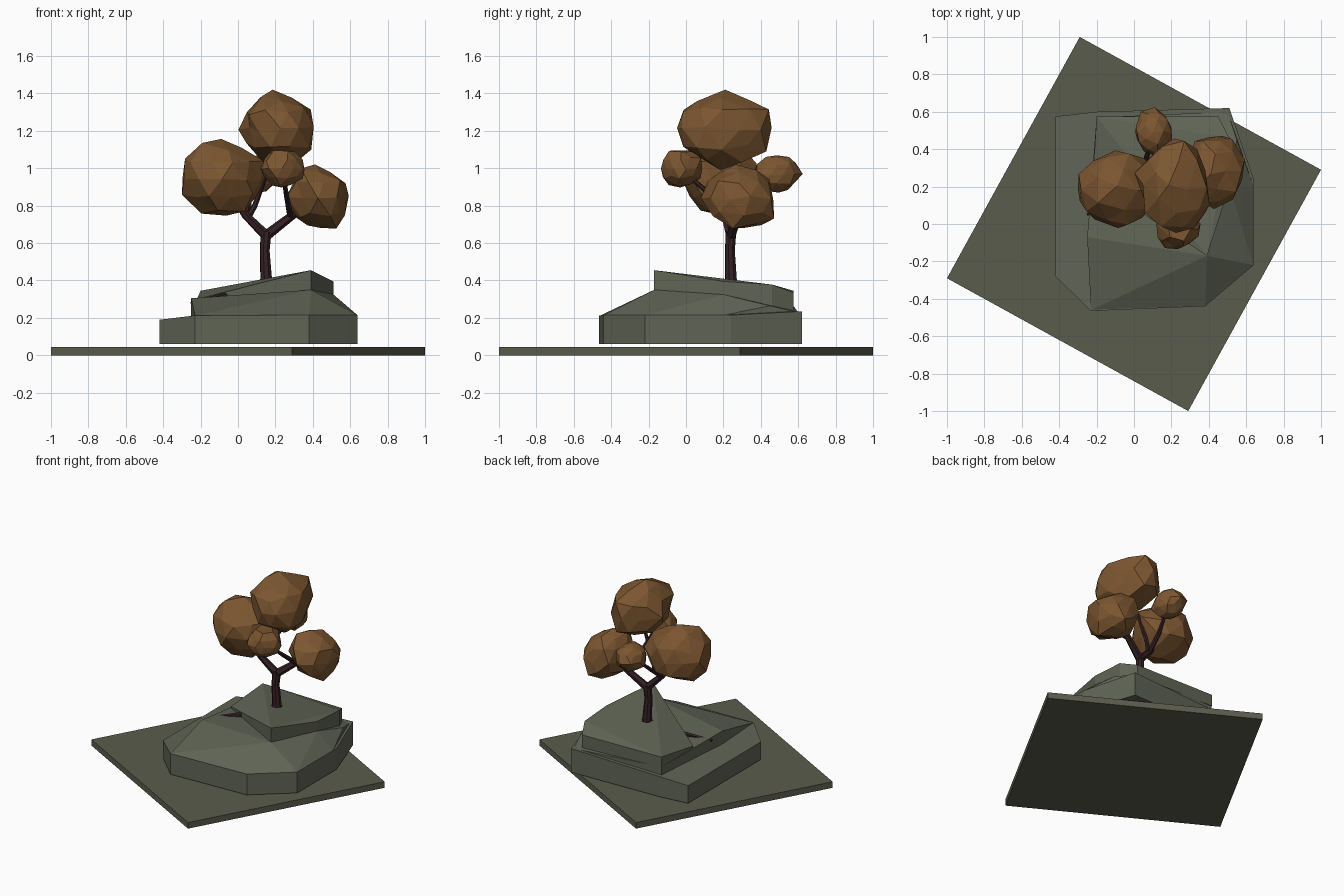
import bpy, bmesh, math, random
from mathutils import Vector, noise

if "Cube" in bpy.data.objects:
    bpy.data.objects.remove(bpy.data.objects["Cube"])

def material(name, rgb):
    m = bpy.data.materials.new(name)
    m.diffuse_color = (*rgb, 1)
    m.use_nodes = True
    m.node_tree.nodes["Principled BSDF"].inputs["Base Color"].default_value = m.diffuse_color
    return m

SLAB = material("grey green ground", (0.105, 0.108, 0.075))
ROCK = material("grey green rock", (0.118, 0.130, 0.092))
BARK = material("dark red bark", (0.036, 0.016, 0.019))
LEAF = material("autumn brown leaves", (0.200, 0.093, 0.030))

def finish(bm, name, mat):
    bmesh.ops.recalc_face_normals(bm, faces=bm.faces)
    me = bpy.data.meshes.new(name)
    bm.to_mesh(me)
    bm.free()
    me.materials.append(mat)
    ob = bpy.data.objects.new(name, me)
    bpy.context.collection.objects.link(ob)
    return ob

def hull(name, pts, mat):
    bm = bmesh.new()
    for p in pts:
        bm.verts.new(p)
    r = bmesh.ops.convex_hull(bm, input=bm.verts)
    junk = {g for g in r["geom_interior"] + r["geom_unused"] if isinstance(g, bmesh.types.BMVert)}
    bmesh.ops.delete(bm, geom=list(junk), context='VERTS')
    return finish(bm, name, mat)

def tube(name, pts, radii, mat, sides=8):
    """Tapered limb through the given points."""
    bm = bmesh.new()
    pts = [Vector(p) for p in pts]
    rings = []
    for i, p in enumerate(pts):
        d = (pts[min(i + 1, len(pts) - 1)] - pts[max(i - 1, 0)]).normalized()
        u = d.cross(Vector((0.3, 1, 0.1))).normalized()
        v = d.cross(u)
        rings.append([bm.verts.new(p + radii[i] * (u * math.cos(a) + v * math.sin(a)))
                      for a in (2 * math.pi * k / sides for k in range(sides))])
    for a, b in zip(rings, rings[1:]):
        for k in range(sides):
            n = (k + 1) % sides
            bm.faces.new((a[k], a[n], b[n], b[k]))
    bm.faces.new(rings[0])
    bm.faces.new(rings[-1])
    return finish(bm, name, mat)

def clump(name, centre, size, seed, shear=(0, 0)):
    """Faceted leaf mass: a lumpy, jittered icosphere."""
    rng = random.Random(seed)
    bm = bmesh.new()
    bmesh.ops.create_icosphere(bm, subdivisions=2, radius=1)
    for v in bm.verts:
        d = v.co.normalized()
        k = 0.97 + 0.12 * noise.noise(d * 1.8 + Vector((seed * 3.7, 0, 0))) + rng.uniform(-0.05, 0.05)
        j = Vector([rng.uniform(-0.07, 0.07) for _ in range(3)])
        q = d * k + j
        v.co = Vector(centre) + Vector(((q.x + shear[0] * q.z) * size[0],
                                        (q.y + shear[1] * q.z) * size[1], q.z * size[2]))
    return finish(bm, name, LEAF)

# Ground slab, turned square
hull("ground_slab", [(x, y, z) for z in (0, 0.045)
     for x, y in ((-0.29, 1), (1, 0.29), (0.29, -1), (-1, -0.29))], SLAB)

# Lower rock: steep rim with a flat shelf
rim = [(-0.42, 0.575, 0.19), (-0.42, -0.28, 0.19), (-0.23, -0.465, 0.213), (0.38, -0.44, 0.215),
       (0.64, -0.22, 0.215), (0.64, 0.24, 0.215), (0.51, 0.62, 0.235), (-0.2, 0.6, 0.21)]
hull("lower_rock", rim + [(x, y, 0.06) for x, y, z in rim], ROCK)

# Middle rock: sloping layer resting on the rim
hull("middle_rock", [(-0.25, -0.07, 0.305), (-0.2, 0.57, 0.27), (0.39, -0.17, 0.35),
     (0.51, 0.2, 0.325), (0.55, 0.45, 0.265), (-0.23, -0.46, 0.212), (0.38, -0.44, 0.214),
     (0.64, -0.22, 0.214), (0.64, 0.2, 0.214), (-0.25, -0.07, 0.12), (-0.2, 0.57, 0.12),
     (0.5, 0.6, 0.23), (0.5, 0.6, 0.12)], ROCK)

# Upper rock: tilted wedge rising to the front right
hull("upper_rock", [(0.39, -0.17, 0.455), (0.39, -0.17, 0.33), (-0.2, 0.575, 0.345),
     (-0.2, 0.575, 0.26), (-0.22, 0.23, 0.30), (-0.22, 0.23, 0.26), (0.51, 0.2, 0.395),
     (0.51, 0.2, 0.31), (0.51, 0.46, 0.378), (0.51, 0.46, 0.24), (0.45, 0.575, 0.335),
     (0.45, 0.575, 0.24)], ROCK)

# Trunk, branches and roots
F = (0.15, 0.24, 0.64)
tube("trunk", [(0.155, 0.24, 0.3), (0.15, 0.24, 0.42), (0.143, 0.235, 0.56), (0.15, 0.24, 0.66)],
     [0.042, 0.032, 0.027, 0.030], BARK)
branches = {"left": [(0.04, 0.21, 0.75), (-0.06, 0.19, 0.9)],
            "right": [(0.3, 0.28, 0.755), (0.42, 0.3, 0.86)],
            "top": [(0.09, 0.24, 0.8), (0.2, 0.22, 1.1)],
            "front": [(0.26, 0.14, 0.85), (0.24, -0.01, 0.98)],
            "back": [(0.06, 0.33, 0.83), (0.1, 0.47, 0.96)]}
starts = {"top": (0.055, 0.215, 0.74), "back": (0.05, 0.215, 0.74), "front": (0.28, 0.27, 0.745)}
for n, p in branches.items():
    thin = n in starts
    tube(n + "_branch", [starts.get(n, F)] + p,
         [0.018, 0.015, 0.01] if thin else [0.028, 0.022, 0.015], BARK, 6)
for i, (x, y, z) in enumerate([(0.47, 0.47, 0.25), (-0.25, 0.05, 0.28), (0.02, 0.36, 0.34), (0.22, 0.1, 0.38)]):
    tube("root_%d" % i, [(0.15, 0.24, 0.385), ((x + 0.15) / 2, (y + 0.24) / 2, (z + 0.36) / 2), (x, y, z)],
         [0.026, 0.02, 0.008], BARK, 6)

# Leaf clumps
clump("left_leaves", (-0.085, 0.19, 0.945), (0.225, 0.215, 0.205), 1, (-0.05, 0))
clump("top_leaves", (0.215, 0.2, 1.21), (0.195, 0.265, 0.2), 2, (-0.1, 0))
clump("right_leaves", (0.43, 0.29, 0.84), (0.165, 0.2, 0.18), 3, (-0.1, -0.1))
clump("front_leaves", (0.24, -0.03, 1.0), (0.12, 0.115, 0.105), 4)
clump("back_leaves", (0.105, 0.49, 0.97), (0.105, 0.125, 0.105), 5)
